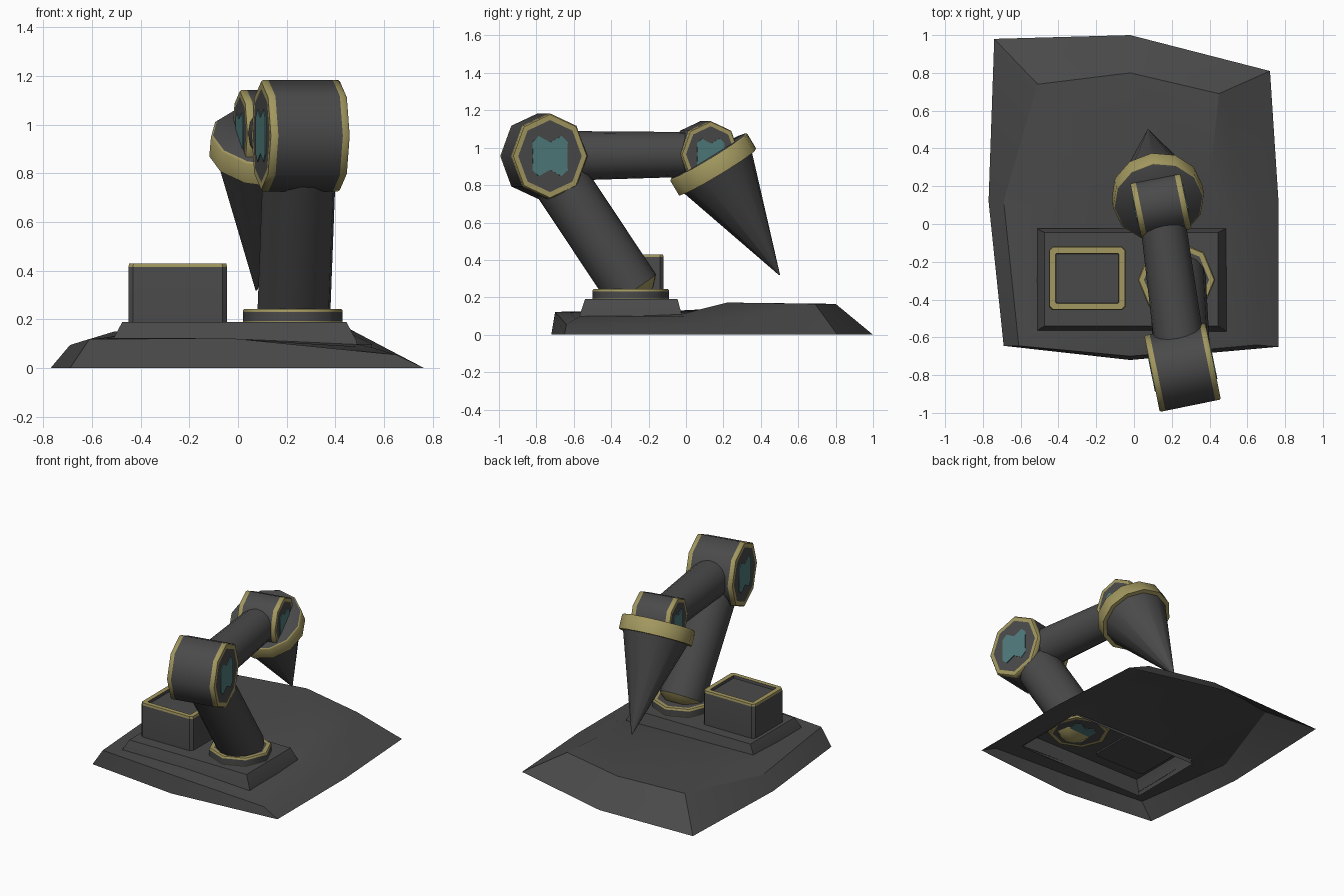
import bpy, bmesh, math
from mathutils import Vector

if "Cube" in bpy.data.objects:
    bpy.data.objects.remove(bpy.data.objects["Cube"])


def material(name, rgb):
    m = bpy.data.materials.new(name)
    m.diffuse_color = (*rgb, 1)
    m.use_nodes = True
    m.node_tree.nodes["Principled BSDF"].inputs["Base Color"].default_value = m.diffuse_color
    return m


MATS = [material("charcoal", (0.068, 0.068, 0.068)),
        material("dull_gold", (0.36, 0.31, 0.115)),
        material("teal", (0.08, 0.195, 0.2))]
DARK, GOLD, TEAL = 0, 1, 2


def finish(name, bm, angle=50):
    me = bpy.data.meshes.new(name)
    bm.to_mesh(me)
    bm.free()
    ob = bpy.data.objects.new(name, me)
    bpy.context.collection.objects.link(ob)
    for m in MATS:
        me.materials.append(m)
    bpy.ops.object.select_all(action='DESELECT')
    ob.select_set(True)
    bpy.context.view_layer.objects.active = ob
    bpy.ops.object.shade_smooth_by_angle(angle=math.radians(angle))
    return ob


def loft(name, rings, mats, caps=(None, None), angle=50, shell=False):
    """Skin a list of rings; mats gives the colour of each band, caps of the ends."""
    bm = bmesh.new()
    loops = [[bm.verts.new(p) for p in r] for r in rings]
    for a, b, m in zip(loops, loops[1:], mats):
        for i in range(len(a)):
            j = (i + 1) % len(a)
            bm.faces.new((a[i], a[j], b[j], b[i])).material_index = m
    for loop, m in ((loops[0], caps[0]), (loops[-1], caps[1])):
        if m is not None:
            bm.faces.new(loop).material_index = m
    if shell:
        bm.normal_update()
        for f in bm.faces:
            if f.normal.z < 0:
                f.normal_flip()
    else:
        bmesh.ops.recalc_face_normals(bm, faces=bm.faces)
    return finish(name, bm, angle)


def frame(axis):
    w = Vector(axis).normalized()
    ref = Vector((0, 0, 1)) if abs(w.z) < 0.95 else Vector((0, 1, 0))
    u = ref.cross(w).normalized()
    return u, w.cross(u), w


def turned(name, origin, axis, profile, mats, caps, sides, squash=1.0):
    """Turned part: profile is (distance along axis, radius)."""
    u, v, w = frame(axis)
    o = Vector(origin)
    ang = [2 * math.pi * i / sides for i in range(sides)]
    rings = [[o + w * t + u * (r * squash * math.cos(a)) + v * (r * math.sin(a))
              for a in ang] for t, r in profile]
    return loft(name, rings, mats, caps)


# notched plate outline on a joint cap, one quarter mirrored
QUARTER = [(0.41, 0.0), (0.42, 0.33), (0.27, 0.47), (0.0, 0.32)]


def teal_plate(name, centre, axis, size):
    u, v, w = frame(axis)
    q = QUARTER
    pts = q + [(-x, y) for x, y in q[2::-1]] + [(-x, -y) for x, y in q[1:]] + [(x, -y) for x, y in q[2:0:-1]]
    c = Vector(centre)
    rings = [[c + w * h + (u * x + v * y) * size for x, y in pts] for h in (0, 0.004)]
    loft(name, rings, [TEAL], (TEAL, TEAL))


def joint(name, centre, axis, r, width, squash=1.0, rim=0.03):
    """Octagonal drum with gold rims and teal plates on both caps."""
    h = width / 2
    half = [(h, r * 0.84), (h, r * 0.97), (h - 0.008, r), (h - rim, r)]
    prof = [(-t, rr) for t, rr in half] + half[::-1]
    turned(name, centre, axis, prof, [GOLD] * 3 + [DARK] + [GOLD] * 3, (DARK, DARK), 8, squash)
    w = Vector(axis).normalized()
    for tag, s in (("_plate_a", 1), ("_plate_b", -1)):
        teal_plate(name + tag, Vector(centre) + w * (h * s), w * s, r)


def arm(name, a, b, r1, r2, mat=DARK):
    a, b = Vector(a), Vector(b)
    turned(name, a, b - a, [(0, r1), ((b - a).length, r2)], [mat], (mat, mat), 16)


def rect(x0, x1, y0, y1, z, c=0.0):
    """Rectangle ring with cut corners."""
    if not c:
        return [(x0, y0, z), (x1, y0, z), (x1, y1, z), (x0, y1, z)]
    return [(x0 + c, y0, z), (x1 - c, y0, z), (x1, y0 + c, z), (x1, y1 - c, z),
            (x1 - c, y1, z), (x0 + c, y1, z), (x0, y1 - c, z), (x0, y0 + c, z)]


# rocky ground: open shell around the mounting pad (back-left, then clockwise)
loft("rock_base", [
    [(-.74, .98, 0), (-.02, 1, 0), (.72, .81, 0), (.765, .12, 0),
     (.765, -.65, 0), (-.02, -.72, 0), (-.69, -.645, 0), (-.77, .12, 0)],
    [(-.51, .74, .15), (-.02, .80, .165), (.45, .69, .165), (.65, .12, .06),
     (.65, -.64, .055), (-.02, -.70, .122), (-.61, -.645, .12), (-.69, .12, .095)],
    [(-.42, .38, .15), (0, .32, .15), (.40, .22, .172), (.55, .0, .10),
     (.55, -.59, .085), (-.02, -.62, .12), (-.55, -.58, .125), (-.57, .0, .12)],
    [(-.51, -.025, .13), (0, -.025, .12), (.48, -.025, .11), (.48, -.3, .1),
     (.48, -.565, .1), (-.02, -.565, .12), (-.51, -.565, .12), (-.51, -.3, .12)],
], [DARK] * 3, angle=25, shell=True)

# mounting pad, open underneath
loft("mounting_pad", [rect(-.52, .49, -.57, -.02, .095), rect(-.515, .485, -.565, -.025, .115),
                      rect(-.475, .445, -.54, -.045, .19)],
     [DARK] * 2, (None, DARK), angle=20, shell=True)

# storage box with gold rim and sunken lid
X, Y = (-.45, -.045), (-.455, -.12)


def box_ring(z, inset, c):
    return rect(X[0] + inset, X[1] - inset, Y[0] + inset, Y[1] - inset, z, c)


loft("storage_box", [box_ring(.18, 0, .018), box_ring(.415, 0, .018), box_ring(.43, .003, .018),
                     box_ring(.43, .035, .004), box_ring(.412, .038, .004)],
     [DARK, GOLD, GOLD, DARK], (DARK, DARK), angle=30)

# turntable under the arm
joint("turntable", (.225, -.295, .212), (0, 0, 1), .205, .064, rim=.013)

# arm segments and joints
SHOULDER, WRIST = Vector((.257, -.76, .955)), Vector((.14, .105, .965))
FOOT = Vector((.23, -.285, .24))
PIVOT = (.98, .2, 0)
arm("lower_arm", FOOT, SHOULDER, .15, .15)
down = (FOOT - SHOULDER).normalized()
arm("lower_arm_socket", FOOT, FOOT + down * .05, .152, .10, GOLD)
arm("upper_arm", SHOULDER, WRIST, .135, .118)
joint("elbow_joint", SHOULDER, PIVOT, .229, .33, .9)
joint("wrist_joint", WRIST, PIVOT, .178, .27, .9)

# conical tool head with a gold collar
HEAD, TIP = Vector((.13, .118, .955)), Vector((.075, .5, .32))
L = (TIP - HEAD).length
turned("cone_tool", HEAD, TIP - HEAD,
       [(0, .235), (.008, .243), (.1, .243), (.1, .215), (L, .003)],
       [GOLD, GOLD, GOLD, DARK], (DARK, DARK), 12)
